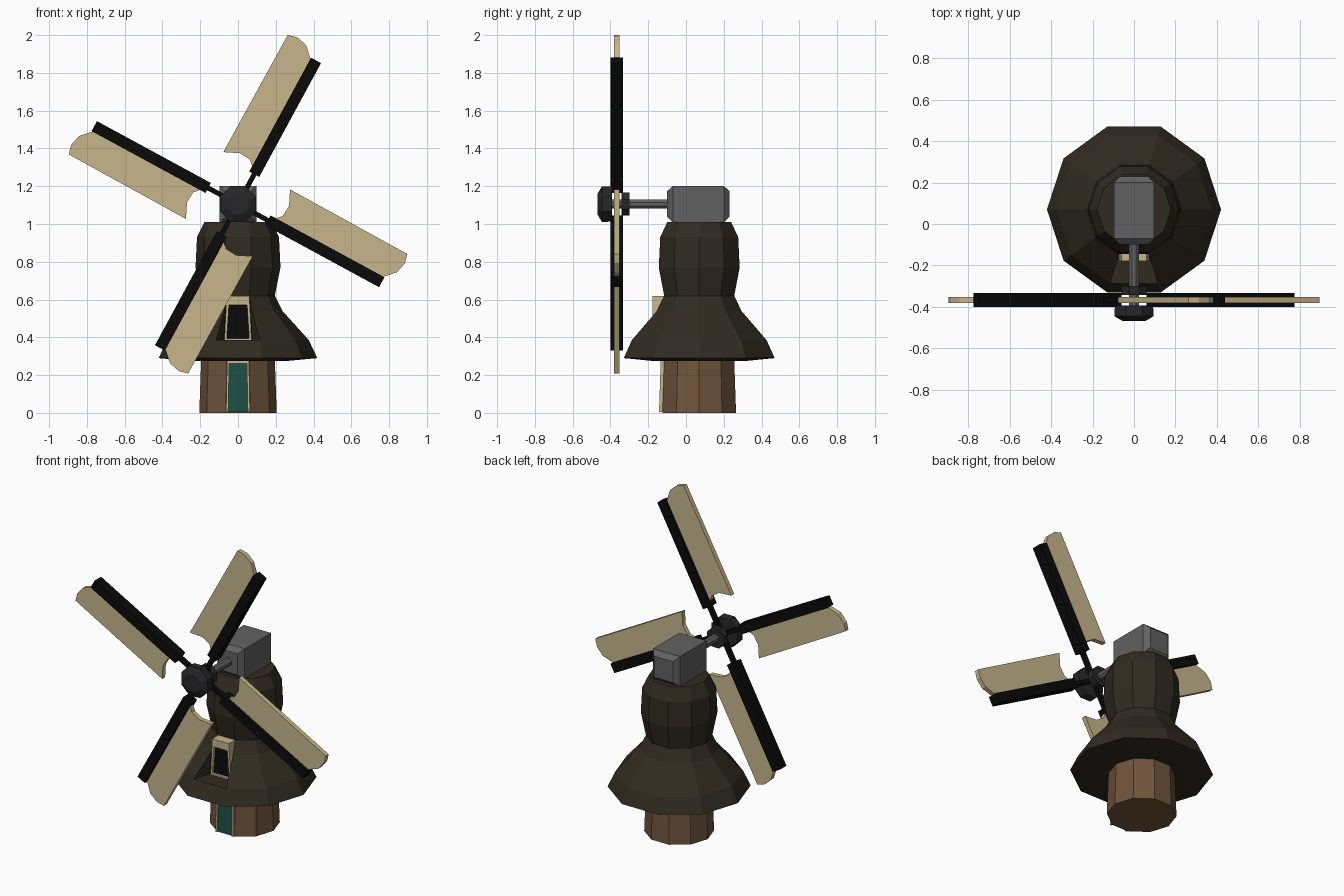
import bpy, bmesh, math
from mathutils import Matrix

if "Cube" in bpy.data.objects:
    bpy.data.objects.remove(bpy.data.objects["Cube"])

def material(name, rgb):
    m = bpy.data.materials.new(name)
    m.diffuse_color = (*rgb, 1)
    m.use_nodes = True
    m.node_tree.nodes["Principled BSDF"].inputs["Base Color"].default_value = m.diffuse_color
    return m

THATCH = material("thatch", (0.03, 0.024, 0.015))
WOOD = material("wood", (0.16, 0.09, 0.045))
TAN = material("tan", (0.57, 0.47, 0.26))
GREEN = material("green", (0.012, 0.08, 0.055))
BLACK = material("black", (0.003, 0.003, 0.003))
GREY = material("grey", (0.12, 0.12, 0.12))
DARK = material("dark_grey", (0.02, 0.02, 0.022))

CY = 0.07      # tower axis
HZ = 1.105     # rotor axis height
ROTOR_Y = -0.367

def finish(name, bm, mat, matrix=Matrix()):
    bmesh.ops.recalc_face_normals(bm, faces=bm.faces)
    me = bpy.data.meshes.new(name)
    bm.to_mesh(me)
    bm.free()
    me.materials.append(mat)
    ob = bpy.data.objects.new(name, me)
    ob.matrix_world = matrix
    bpy.context.collection.objects.link(ob)
    return ob

def lathe_bm(profile, n, phase=0.0, skip=()):
    """Revolve (radius, height) points; skip holds (band, side) faces to leave out."""
    bm = bmesh.new()
    rings = [[bm.verts.new((r * math.cos(phase + math.tau * i / n),
                            r * math.sin(phase + math.tau * i / n), h))
              for i in range(n)] for r, h in profile]
    for b in range(len(rings) - 1):
        for i in range(n):
            if (b, i) not in skip:
                j = (i + 1) % n
                bm.faces.new((rings[b][i], rings[b][j], rings[b + 1][j], rings[b + 1][i]))
    bm.faces.new(rings[0])
    bm.faces.new(rings[-1])
    return bm, rings

def prism(name, pts, y0, y1, mat, matrix=Matrix()):
    """Extrude an outline drawn in x, z from y0 to y1."""
    bm = bmesh.new()
    face = bm.faces.new([bm.verts.new((x, y0, z)) for x, z in pts])
    ext = bmesh.ops.extrude_face_region(bm, geom=[face])
    bmesh.ops.translate(bm, vec=(0, y1 - y0, 0),
                        verts=[v for v in ext["geom"] if isinstance(v, bmesh.types.BMVert)])
    return finish(name, bm, mat, matrix)

def arch(wb, wt, z0, z1, t, top):
    """Inverted-U frame outline: half widths at bottom and top, post and lintel sizes."""
    right = [(wt, z1), (wb, z0), (wb - t, z0), (wt - t, z1 - top)]
    return right + [(-x, z) for x, z in reversed(right)]

tower = Matrix.Translation((0, CY, 0))

# wooden base
bm, _ = lathe_bm([(0.205, 0), (0.195, 0.28)], 10)
finish("base_wall", bm, WOOD, tower)

# thatched body, front facet opened into a window recess
profile = [(0.19, 0.275), (0.26, 0.275), (0.42, 0.29), (0.375, 0.385), (0.235, 0.54),
           (0.195, 0.62), (0.225, 0.77), (0.217, 0.93), (0.178, 1.01)]
bm, rings = lathe_bm(profile, 10, skip={(3, 7), (4, 7)})
back = [bm.verts.new((x, -0.155 - CY, 0.385)) for x in (-0.075, 0.075)]
bm.faces.new((rings[3][7], rings[3][8], back[1], back[0]))
for i, b in ((7, back[0]), (8, back[1])):
    bm.faces.new((rings[3][i], rings[4][i], b))
    bm.faces.new((rings[4][i], rings[5][i], b))
finish("thatched_body", bm, THATCH, tower)

# window
prism("window_frame", arch(0.072, 0.06, 0.387, 0.62, 0.012, 0.05), -0.178, -0.11, TAN)
prism("window_sill", [(-0.072, 0.385), (0.072, 0.385), (0.072, 0.395), (-0.072, 0.395)],
      -0.178, -0.15, TAN)
prism("window_pane", [(-0.065, 0.39), (0.065, 0.39), (0.052, 0.6), (-0.052, 0.6)],
      -0.162, -0.11, BLACK)

# door, leaning with the wall
lean = Matrix.Rotation(-0.034, 4, 'X')
prism("door_frame", arch(0.063, 0.058, 0, 0.275, 0.011, 0.018), -0.143, -0.115, TAN, lean)
prism("door", [(-0.055, 0), (0.055, 0), (0.05, 0.26), (-0.05, 0.26)], -0.134, -0.115, GREEN, lean)

# cap box, shaft and hub, turned along the y axis
axis = Matrix.Translation((0, 0, HZ)) @ Matrix.Rotation(math.pi / 2, 4, 'X')
q = math.sqrt(2)
for name, prof, n, mat in (
        ("cap_box", [(0.068 * q, -0.23), (0.097 * q, -0.2), (0.097 * q, 0.07), (0.068 * q, 0.1)], 4, GREY),
        ("shaft", [(0.026, 0.08), (0.026, 0.41)], 8, GREY),
        ("hub_front", [(0.1, 0.393), (0.102, 0.445), (0.06, 0.468)], 8, DARK),
        ("hub_back", [(0.066, 0.3), (0.066, 0.342)], 8, DARK)):
    bm, _ = lathe_bm(prof, n, math.pi / n)
    finish(name, bm, mat, axis)

# four sails, drawn pointing along +x and turned around the hub
canvas = [(0.19, 0.0), (0.208, 0.025), (0.238, 0.058), (0.242, 0.12), (0.205, 0.2),
          (0.913, 0.196), (0.926, 0.147), (0.912, 0.085), (0.855, 0.025), (0.85, 0.0)]
def bar(x0, x1, w):
    return [(x0, -w), (x1, -w), (x1, w), (x0, w)]
for k in range(4):
    turn = (Matrix.Translation((0, ROTOR_Y, HZ))
            @ Matrix.Rotation(-math.radians(61.5 + 90 * k), 4, 'Y'))
    prism(f"sail_canvas_{k + 1}", canvas, -0.015, 0.015, TAN, turn)
    prism(f"sail_beam_{k + 1}", bar(0.18, 0.866, 0.03), -0.033, 0.033, BLACK, turn)
    prism(f"sail_strut_{k + 1}", bar(0.0, 0.2, 0.013), -0.013, 0.013, BLACK, turn)
